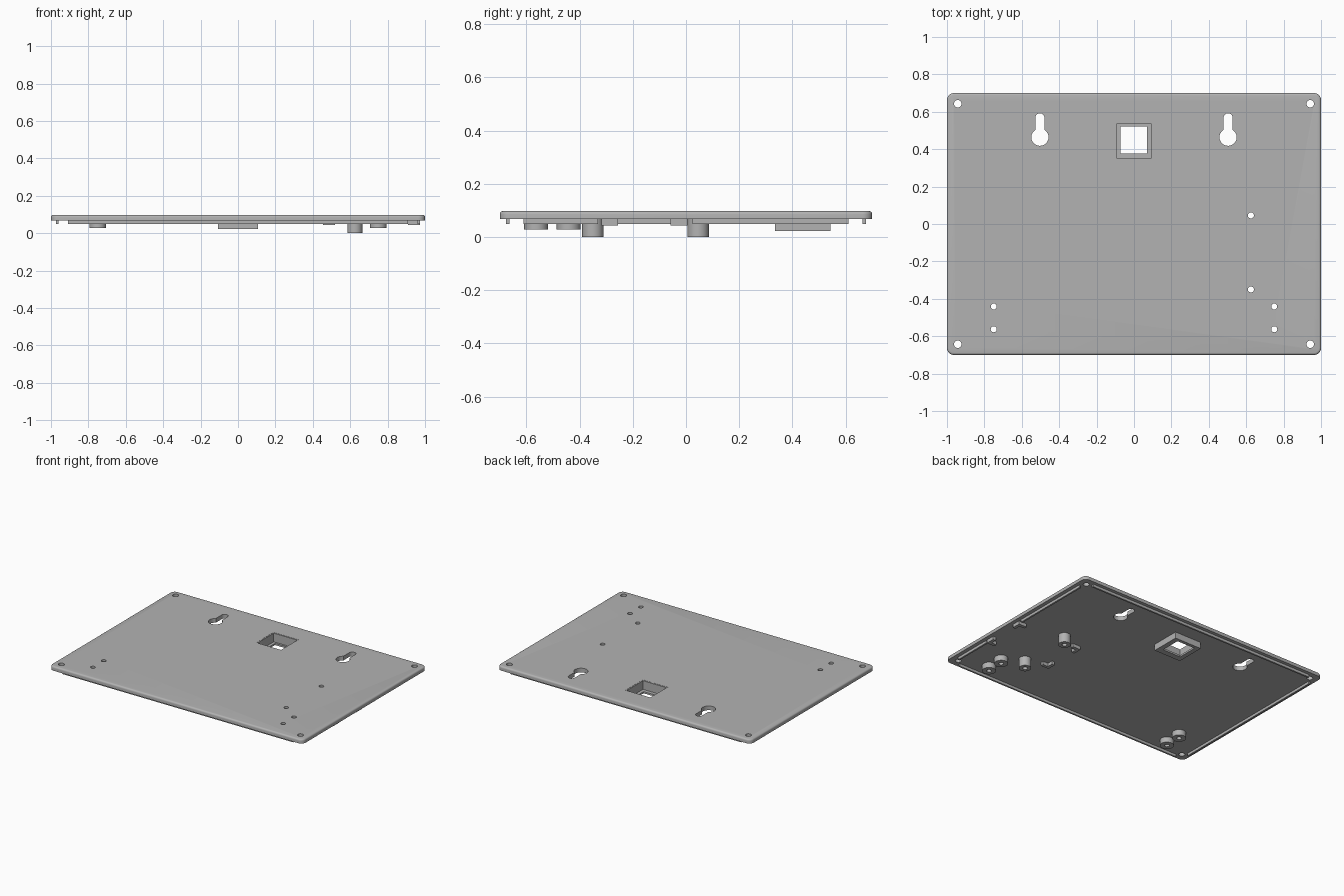
import bpy, bmesh
from math import sin, cos, pi, radians

cube = bpy.data.objects.get("Cube")
if cube:
    bpy.data.objects.remove(cube, do_unlink=True)

grey = bpy.data.materials.new("plain_grey")
colour = (0.45, 0.45, 0.45, 1)
grey.use_nodes = True
grey.diffuse_color = colour
grey.node_tree.nodes["Principled BSDF"].inputs["Base Color"].default_value = colour

TOP, UNDER = 0.0975, 0.0675     # plate faces
RIB, PAD = 0.049, 0.028         # lower ends of ribs and low bosses


def prism(name, outline, z0, z1):
    """Extrude a closed outline from z0 up to z1."""
    bm = bmesh.new()
    face = bm.faces.new([bm.verts.new((x, y, z0)) for x, y in outline])
    moved = bmesh.ops.extrude_face_region(bm, geom=[face])["geom"]
    for v in moved:
        if isinstance(v, bmesh.types.BMVert):
            v.co.z = z1
    bmesh.ops.recalc_face_normals(bm, faces=bm.faces)
    mesh = bpy.data.meshes.new(name)
    bm.to_mesh(mesh)
    bm.free()
    obj = bpy.data.objects.new(name, mesh)
    mesh.materials.append(grey)
    bpy.context.collection.objects.link(obj)
    return obj


def arc(x, y, r, start, end, steps):
    angles = [radians(start + (end - start) * i / steps) for i in range(steps + 1)]
    return [(x + r * cos(a), y + r * sin(a)) for a in angles]


def circle(x, y, r, n=32):
    return arc(x, y, r, 0, 360, n)[:-1]


def rect(x0, x1, y0, y1):
    return [(x0, y0), (x1, y0), (x1, y1), (x0, y1)]


def rounded_rect(w, h, r):
    pts = []
    for i, (sx, sy) in enumerate([(1, 1), (-1, 1), (-1, -1), (1, -1)]):
        pts += arc(sx * (w - r), sy * (h - r), r, 90 * i, 90 * i + 90, 8)
    return pts


def keyhole(x):
    """Round head with a narrow slot above it."""
    return arc(x, 0.568, 0.024, 0, 180, 12) + arc(x, 0.464, 0.046, 121, 419, 28)


def select(obj):
    bpy.ops.object.select_all(action="DESELECT")
    obj.select_set(True)
    bpy.context.view_layer.objects.active = obj


def cut(obj, cutters):
    """Subtract each cutter from the object."""
    select(obj)
    for c in cutters:
        mod = obj.modifiers.new("cut", "BOOLEAN")
        mod.object, mod.operation, mod.solver = c, "DIFFERENCE", "EXACT"
        bpy.ops.object.modifier_apply(modifier=mod.name)
    for c in cutters:
        bpy.data.objects.remove(c, do_unlink=True)


def smooth(obj):
    select(obj)
    bpy.ops.object.shade_smooth_by_angle(angle=radians(30))


# Plate with rounded corners and a rounded upper edge
plate = prism("plate", rounded_rect(1, 0.7, 0.037), UNDER, TOP)
bm = bmesh.new()
bm.from_mesh(plate.data)
rim = [e for e in bm.edges if all(v.co.z > TOP - 0.001 for v in e.verts)]
bmesh.ops.bevel(bm, geom=rim, offset=0.012, segments=4, profile=0.5, affect="EDGES")
bm.to_mesh(plate.data)
bm.free()

# Bosses: x, y, outer radius, lower end
bosses = [(s * 0.75, y, 0.045, PAD) for s in (-1, 1) for y in (-0.563, -0.441)]
bosses += [(0.625, y, 0.04, 0) for y in (-0.35, 0.046)]

# Through holes in the plate
holes = [circle(x, y, 0.016, 24) for x, y, r, z in bosses]
holes += [circle(sx * 0.942, sy * 0.643, 0.02, 24) for sx in (-1, 1) for sy in (-1, 1)]
holes += [keyhole(s * 0.503) for s in (-1, 1)]
holes.append(rect(-0.1, 0.1, 0.343, 0.543))
cut(plate, [prism("cutter", h, -0.1, 0.2) for h in holes])
smooth(plate)

# Hollow bosses under the plate
for i, (x, y, r, z) in enumerate(bosses):
    kind = "post" if z == 0 else "boss"
    boss = prism(f"{kind}_{i + 1}", circle(x, y, r), z, UNDER)
    cut(boss, [prism("cutter", circle(x, y, 0.016, 24), -0.1, 0.2)])
    smooth(boss)

# Square socket with a ledge around its opening
socket = prism("socket", rect(-0.106, 0.106, 0.334, 0.544), 0.0225, TOP - 0.001)
cut(socket, [prism("cutter", rect(-0.093, 0.093, 0.352, 0.535), 0.035, 0.2),
             prism("cutter", rect(-0.073, 0.07, 0.377, 0.521), -0.1, 0.2)])

# Locating ribs inside the edges; the left one leaves a gap for the brackets
for name, s in (("front_rib", -1), ("back_rib", 1)):
    prism(name, rect(-0.91, 0.91, s * 0.67 - 0.006, s * 0.67 + 0.006), RIB, UNDER)
for name, x, y0, y1 in (("right_rib", -0.967, -0.61, 0.61),
                        ("left_rib_front", 0.967, -0.61, -0.33),
                        ("left_rib_back", 0.967, 0.025, 0.61)):
    prism(name, rect(x - 0.006, x + 0.006, y0, y1), RIB, UNDER)

# Four angle brackets that hold the corners of a board
ARM, WALL = 0.063, 0.022
for x, sx in ((0.455, 1), (0.973, -1)):
    for y, sy in ((-0.318, 1), (0.005, -1)):
        shape = [(0, 0), (ARM, 0), (ARM, WALL), (WALL, WALL), (WALL, ARM), (0, ARM)]
        prism("corner_bracket", [(x + sx * a, y + sy * b) for a, b in shape], 0.044, UNDER)
